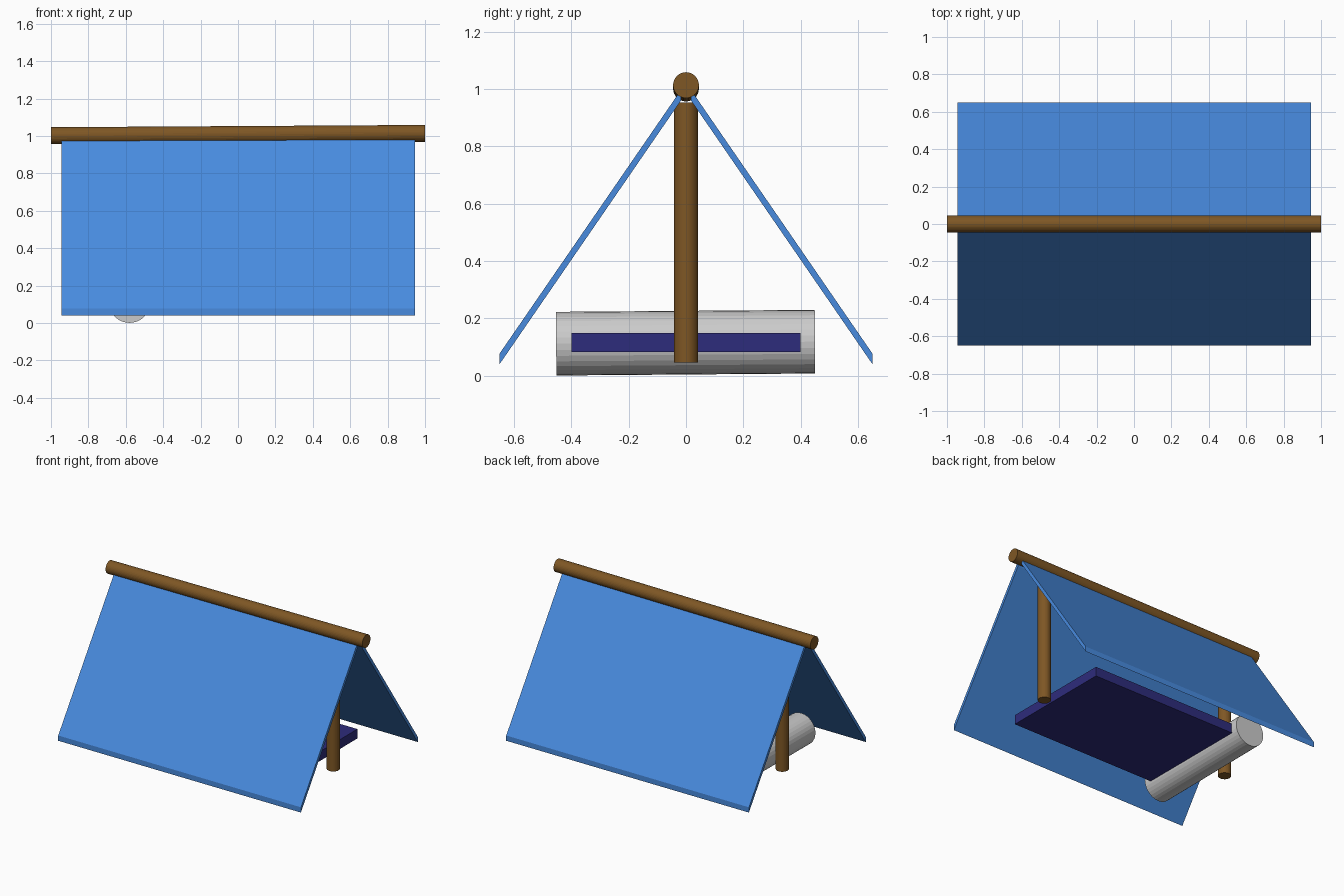
import bpy
import bmesh
from mathutils import Vector

if "Cube" in bpy.data.objects:
    bpy.data.objects.remove(bpy.data.objects["Cube"])


def material(name, rgb):
    m = bpy.data.materials.new(name)
    m.diffuse_color = (*rgb, 1)
    m.use_nodes = True
    m.node_tree.nodes["Principled BSDF"].inputs["Base Color"].default_value = m.diffuse_color
    return m


wood = material("wood", (0.21, 0.095, 0.018))
canvas = material("blue_canvas", (0.065, 0.26, 0.74))
navy = material("navy_fabric", (0.027, 0.025, 0.2))


def rod(name, start, end, radius, mat=None):
    """Cylinder running between two points."""
    a, b = Vector(start), Vector(end)
    bpy.ops.mesh.primitive_cylinder_add(vertices=32, radius=radius,
                                        depth=(b - a).length, location=(a + b) / 2)
    ob = bpy.context.object
    ob.name = name
    ob.rotation_euler = (b - a).to_track_quat('Z', 'Y').to_euler()
    if mat:
        ob.data.materials.append(mat)
    return ob


def sheet(name, profile, half_length, mat):
    """Extrude a closed y-z profile along x."""
    bm = bmesh.new()
    face = bm.faces.new([bm.verts.new((-half_length, y, z)) for y, z in profile])
    ext = bmesh.ops.extrude_face_region(bm, geom=[face])
    moved = [v for v in ext["geom"] if isinstance(v, bmesh.types.BMVert)]
    bmesh.ops.translate(bm, vec=(2 * half_length, 0, 0), verts=moved)
    bmesh.ops.recalc_face_normals(bm, faces=bm.faces)
    mesh = bpy.data.meshes.new(name)
    bm.to_mesh(mesh)
    bm.free()
    ob = bpy.data.objects.new(name, mesh)
    bpy.context.collection.objects.link(ob)
    mesh.materials.append(mat)


# Ridge pole, very slightly tilted
rod("ridge_pole", (-1, 0, 1.002), (1, 0, 1.014), 0.045, wood)

# Upright posts
for side, x in (("left", -0.75), ("right", 0.742)):
    rod(side + "_post", (x, 0, 0.047), (x, 0, 0.953), 0.042, wood)

# Sloping canvas sides with vertical hems
for side, s in (("front", -1), ("back", 1)):
    sheet(side + "_canvas",
          [(s * 0.65, 0.041), (s * 0.65, 0.078), (s * 0.017, 0.998), (s * 0.017, 0.961)],
          0.945, canvas)

# Sleeping mat
bpy.ops.mesh.primitive_cube_add(size=1, location=(0, 0, 0.116))
mat_ob = bpy.context.object
mat_ob.name = "sleeping_mat"
mat_ob.scale = (1.3, 0.8, 0.066)
mat_ob.data.materials.append(navy)

# Rolled pillow at the left end of the mat
rod("bolster_pillow", (-0.58, -0.453, 0.112), (-0.58, 0.45, 0.119), 0.111)
